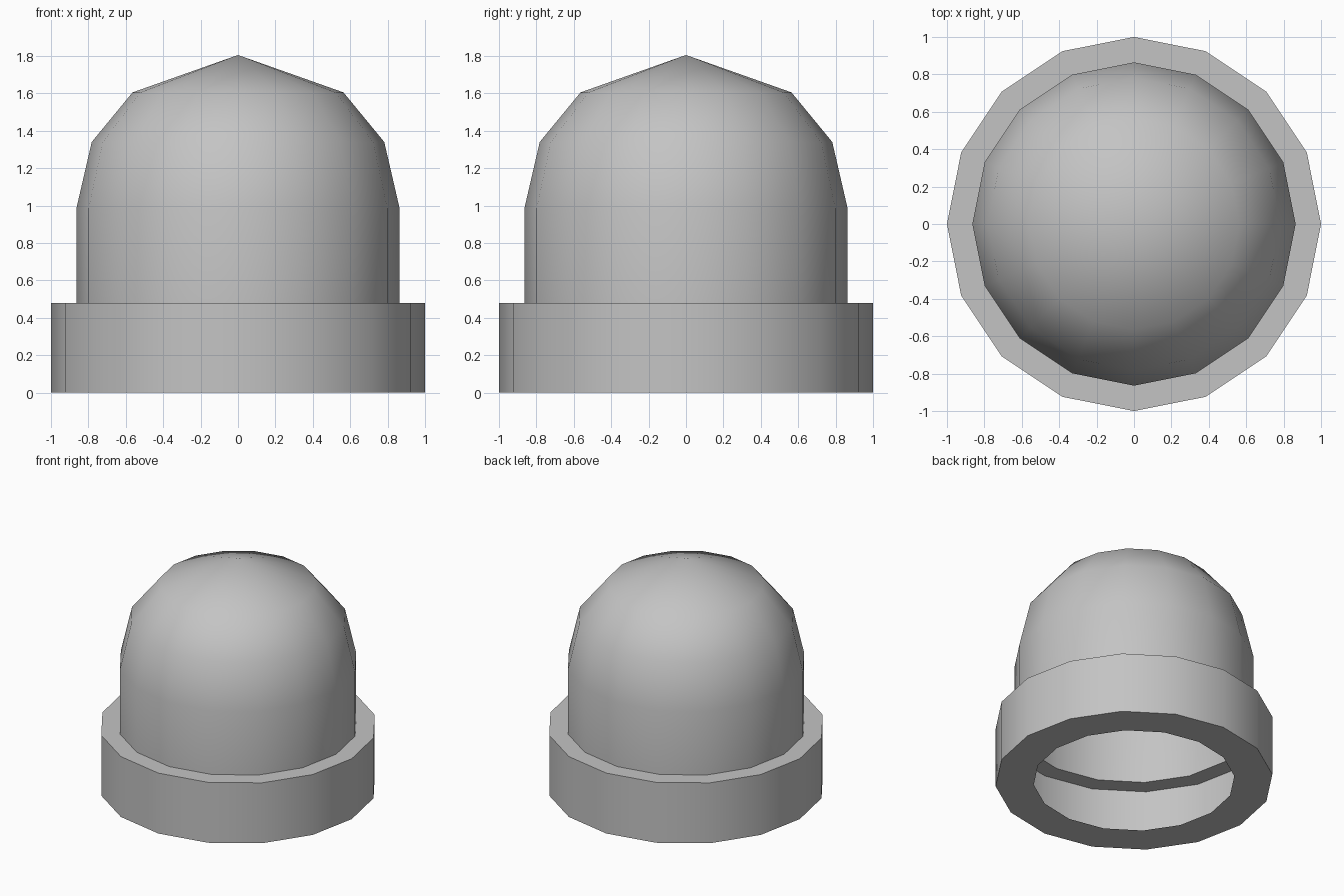
import bpy, bmesh
from math import cos, sin, tau, radians

SIDES = 16

cube = bpy.data.objects.get("Cube")
if cube:
    bpy.data.objects.remove(cube, do_unlink=True)

grey = bpy.data.materials.new("plain grey")
grey.use_nodes = True
colour = (0.55, 0.55, 0.55, 1)
grey.diffuse_color = colour
grey.node_tree.nodes["Principled BSDF"].inputs["Base Color"].default_value = colour


def lathe(name, profile):
    """Turn a (radius, height) profile, listed from bottom to top, into an open shell."""
    bm = bmesh.new()
    rings = []
    for r, z in profile:
        if r == 0:
            rings.append([bm.verts.new((0, 0, z))] * SIDES)
        else:
            rings.append([bm.verts.new((r * cos(tau * i / SIDES), r * sin(tau * i / SIDES), z))
                          for i in range(SIDES)])
    for low, high in zip(rings, rings[1:]):
        for i in range(SIDES):
            j = (i + 1) % SIDES
            corners = [low[i], low[j], high[j], high[i]]
            bm.faces.new(list(dict.fromkeys(corners)))
    mesh = bpy.data.meshes.new(name)
    bm.to_mesh(mesh)
    bm.free()
    mesh.materials.append(grey)
    obj = bpy.data.objects.new(name, mesh)
    bpy.context.collection.objects.link(obj)
    bpy.ops.object.select_all(action="DESELECT")
    obj.select_set(True)
    bpy.context.view_layer.objects.active = obj
    bpy.ops.object.shade_smooth_by_angle(angle=radians(45))
    return obj


# Hollow collar: bottom flange with a round opening, outer wall, top ledge
lathe("base_collar", [(0.725, 0), (1, 0), (1, 0.48), (0.864, 0.48)])

# Thin shell: straight wall rising into a shallow pointed dome
lathe("dome", [(0.864, 0.48), (0.864, 0.985), (0.782, 1.34), (0.564, 1.605), (0, 1.805)])
